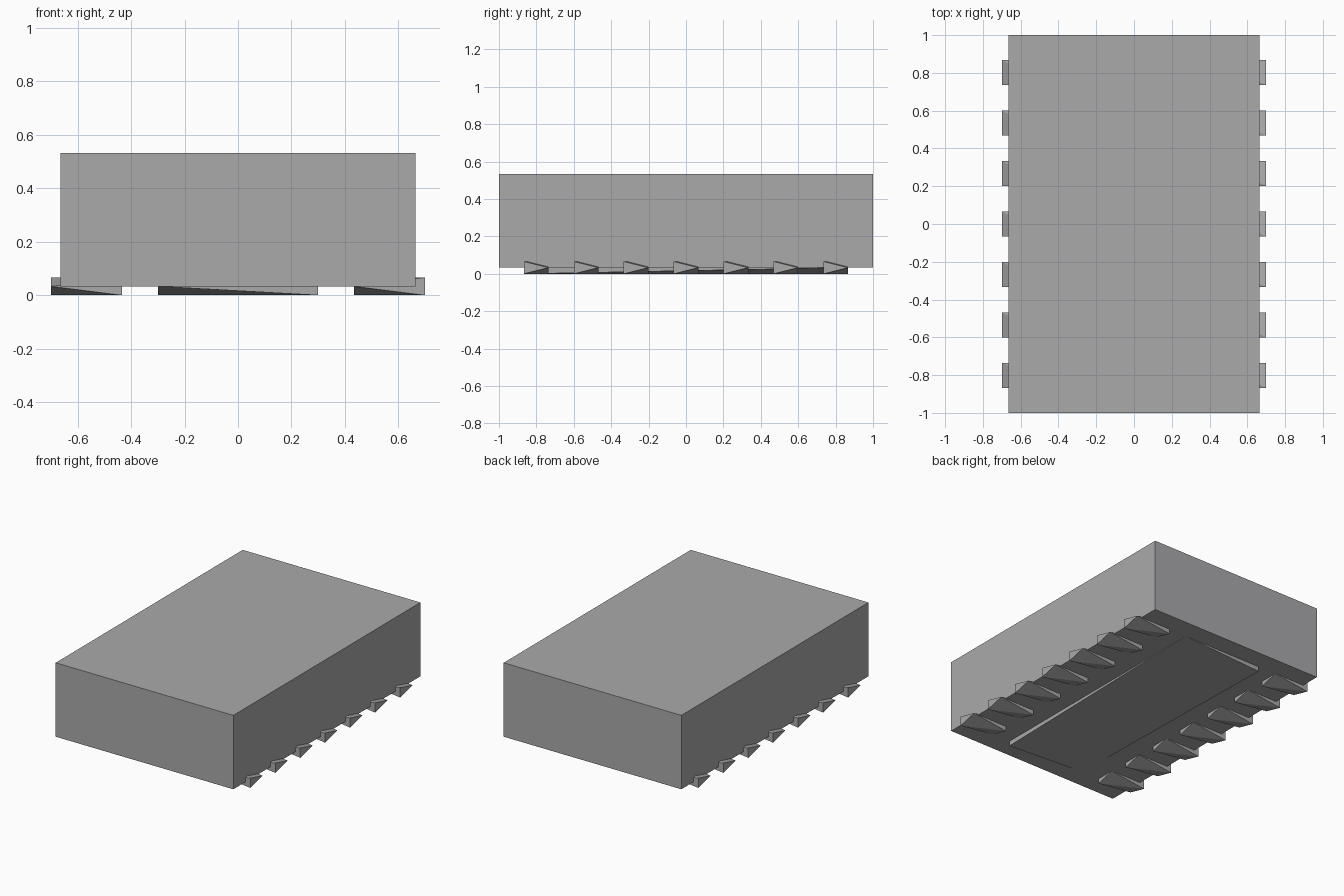
import bpy
import bmesh

cube = bpy.data.objects.get("Cube")
if cube:
    bpy.data.objects.remove(cube, do_unlink=True)

# Single plain grey
grey = bpy.data.materials.new("neutral_grey")
grey.use_nodes = True
COLOUR = (0.4, 0.4, 0.41, 1)
grey.diffuse_color = COLOUR
for node in grey.node_tree.nodes:
    if node.type == 'BSDF_PRINCIPLED':
        node.inputs["Base Color"].default_value = COLOUR

REST = 0.033      # underside of the body
HEIGHT = 0.5      # body height


def finish(bm, name):
    bmesh.ops.recalc_face_normals(bm, faces=bm.faces)
    mesh = bpy.data.meshes.new(name)
    bm.to_mesh(mesh)
    bm.free()
    mesh.materials.append(grey)
    obj = bpy.data.objects.new(name, mesh)
    bpy.context.collection.objects.link(obj)
    return obj


def pad(name, x, y, hx, hy):
    """Faceted pad: two opposite corners keep full height, the others pinch to a point."""
    bm = bmesh.new()
    low, mid, high = 0, REST, 2 * REST
    tips = [bm.verts.new((x + s * hx, y + s * hy, mid)) for s in (1, -1)]
    ring = [bm.verts.new((x + s * hx, y - s * hy, z))
            for s, z in ((1, low), (1, high), (-1, high), (-1, low))]
    for tip in tips:
        for a, b in zip(ring, ring[1:] + ring[:1]):
            bm.faces.new((tip, a, b))
    return finish(bm, name)


# Package body
bm = bmesh.new()
bmesh.ops.create_cube(bm, size=1)
bmesh.ops.scale(bm, vec=(1.33, 2, HEIGHT), verts=bm.verts)
bmesh.ops.translate(bm, vec=(0, 0, REST + HEIGHT / 2), verts=bm.verts)
finish(bm, "package_body")

# Large pad under the middle
pad("centre_pad", 0, 0, 0.3, 0.865)

# Rows of contact pads along both long sides
for side, label in ((1, "left"), (-1, "right")):
    for i in range(7):
        pad(f"{label}_contact_{i + 1}", side * 0.567, (i - 3) * 0.267, 0.132, 0.066)
